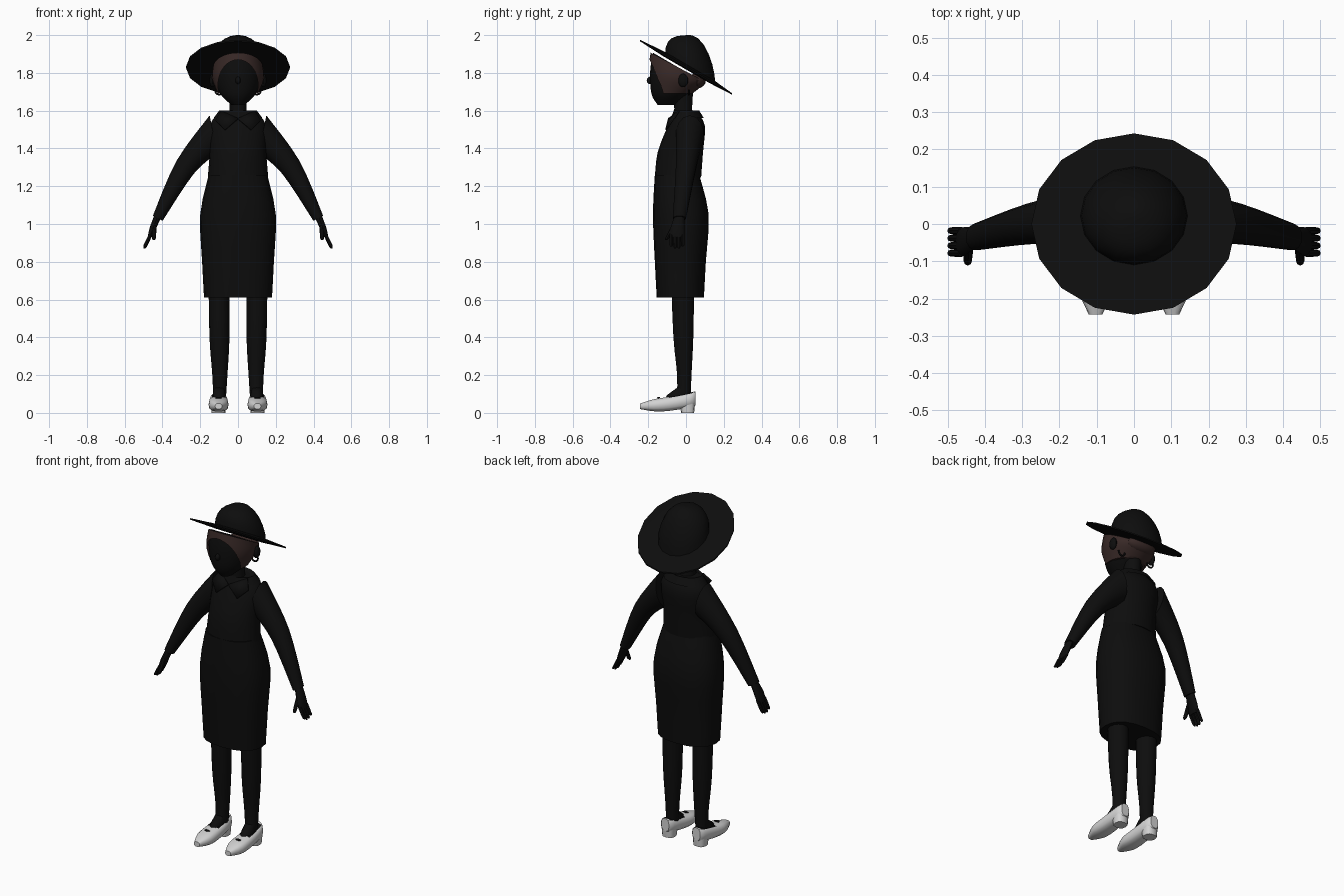
import bpy, bmesh, math

default_cube = bpy.data.objects.get("Cube")
if default_cube:
    bpy.data.objects.remove(default_cube)

HAT_SLOPE = -.58
SIDES = {"left": 1, "right": -1}
parts = []


def material(name, red, green, blue):
    mat = bpy.data.materials.new(name)
    mat.use_nodes = True
    colour = (red, green, blue, 1)
    mat.diffuse_color = colour
    mat.node_tree.nodes["Principled BSDF"].inputs["Base Color"].default_value = colour
    return mat


BLACK = material("soft_black", .004, .004, .004)
BROWN = material("dark_brown", .04, .022, .02)
PALE = material("pale_grey", .65, .65, .65)


def ring(x, y, z, wide, deep, lift=0, slope=0):
    """Elliptical section; lift raises its +x end, slope tilts it along y."""
    return x, y, z, wide, deep, lift, slope * deep


def band(z, wide, front, back, middle=0, slope=0):
    """Section given by its front and back edges."""
    return ring(middle, (front + back) / 2, z, wide, (back - front) / 2, slope=slope)


def smooth_sections(keys, steps):
    """Pass a smooth curve through the key sections."""
    result = []
    last = len(keys) - 1
    for k in range(last):
        before, start, end, after = (keys[max(k - 1, 0)], keys[k], keys[k + 1], keys[min(k + 2, last)])
        for s in range(steps):
            t = s / steps
            section = []
            for a, b, c, d in zip(before, start, end, after):
                pull_in, pull_out = (c - a) / 2, (d - b) / 2
                rise = c - b
                section.append(b + t * (pull_in + t * (3 * rise - 2 * pull_in - pull_out
                                                       + t * (pull_in + pull_out - 2 * rise))))
            result.append(section)
    return result + [keys[last]]


def loft(name, keys, mat, sides=16, steps=1, mirror=False, square=1, lengthwise=False, capped=True):
    """Skin a row of sections; lengthwise lays the row along y instead of z."""
    bm = bmesh.new()
    rows = []
    for x, y, z, wide, deep, lift, lean in smooth_sections(keys, steps):
        row = []
        for i in range(sides):
            angle = math.tau * i / sides
            across, along = math.cos(angle), math.sin(angle)
            u = math.copysign(abs(across) ** square, across)
            v = math.copysign(abs(along) ** square, along)
            px, py, pz = x + wide * u, y + deep * v, z + lift * u + lean * v
            row.append(bm.verts.new((px, pz, py) if lengthwise else (px, py, pz)))
        rows.append(row)
    for low, high in zip(rows, rows[1:]):
        for i in range(sides):
            bm.faces.new((low[i - 1], low[i], high[i], high[i - 1]))
    if capped:
        bm.faces.new(rows[0])
        bm.faces.new(rows[-1])
    bmesh.ops.recalc_face_normals(bm, faces=bm.faces)
    return finish(name, bm, mat, mirror)


def finish(name, bm, mat, mirror):
    mesh = bpy.data.meshes.new(name)
    bm.to_mesh(mesh)
    bm.free()
    mesh.materials.append(mat)
    ob = bpy.data.objects.new(name, mesh)
    bpy.context.collection.objects.link(ob)
    if mirror:
        ob.modifiers.new("mirror", "MIRROR").use_mirror_merge = False
    parts.append(ob)
    return ob


def blob(name, x, y, z, wide, deep, high, mat, mirror=False):
    rings = []
    for k in range(9):
        angle = math.pi * (k + .2) / 8.4
        size = math.sin(angle)
        rings.append(ring(x, y, z - high * math.cos(angle), wide * size, deep * size))
    return loft(name, rings, mat, sides=12, mirror=mirror)


# skirt and blouse
loft("skirt", [band(.61, .18, -.155, .095), band(.8, .19, -.165, .105), band(1.05, .2, -.175, .12),
               band(1.26, .155, -.165, .07)], BLACK, sides=20, steps=3, square=.85)
loft("blouse", [band(1.245, .16, -.165, .08), band(1.38, .15, -.15, .09), band(1.52, .15, -.095, .1),
                band(1.59, .1, -.055, .06)], BLACK, sides=20, steps=3)

# collar with two pointed flaps
loft("collar", [band(1.56, .13, -.08, .095), band(1.6, .1, -.065, .07), band(1.58, .05, -.06, .035)],
     BLACK, capped=False)
flap_mesh = bmesh.new()
corners = [(0, -.095, 1.56), (.07, -.11, 1.5), (.12, -.075, 1.55), (.09, -.04, 1.6)]
flap_mesh.faces.new([flap_mesh.verts.new(corner) for corner in corners])
flap = finish("collar_flap", flap_mesh, BLACK, mirror=True)
flap.modifiers.new("thickness", "SOLIDIFY").thickness = .008

# sleeves and hands
loft("sleeve", [ring(.13, .02, 1.475, .02, .075, lift=.1), ring(.28, 0, 1.3, .045, .055, lift=.035),
                ring(.425, -.035, 1.03, .026, .036, lift=.013)],
     BLACK, sides=14, steps=4, mirror=True)
loft("palm", [ring(.425, -.035, 1.04, .02, .026), ring(.45, -.045, .98, .018, .037),
              ring(.467, -.048, .93, .011, .038)], BLACK, sides=12, steps=2, mirror=True)


def finger(name, root, tip, thick):
    keys = []
    for t, size in ((0, 1), (.5, 1), (.9, .9), (1, .4)):
        centre = [a + t * (b - a) for a, b in zip(root, tip)]
        keys.append(ring(*centre, thick * size, thick * size))
    loft(name, keys, BLACK, sides=8, mirror=True)


for k, label in enumerate(("little", "ring", "middle", "index")):
    y = -.018 - .02 * k
    reach = .88 if label in ("little", "index") else .87
    finger(label + "_finger", (.462, y, .945), (.495, y, reach), .01)
finger("thumb", (.443, -.06, 1), (.446, -.105, .915), .012)

# legs and feet
loft("leg", [band(.06, .033, -.05, .025, middle=.098), band(.2, .04, -.048, .03, middle=.096),
             band(.4, .053, -.068, .04, middle=.098), band(.7, .056, -.08, .045, middle=.1)],
     BLACK, sides=14, steps=3, mirror=True)
loft("instep", [band(.065, .036, -.115, .02, middle=.1), band(.095, .033, -.1, .02, middle=.1),
                band(.135, .03, -.045, .02, middle=.098)], BLACK, sides=12, mirror=True)

# pointed flat shoes with a dark opening over the foot
shoe_keys = []
for y, wide, bottom, top in ((-.243, .018, .02, .05), (-.17, .049, .008, .073), (-.09, .052, .01, .086),
                             (.02, .043, .028, .108), (.05, .025, .04, .115)):
    shoe_keys.append(ring(.103, (bottom + top) / 2, y, wide, (top - bottom) / 2))
shoe = loft("shoe", shoe_keys, PALE, sides=14, steps=3, mirror=True, square=.75, lengthwise=True)
shoe.data.materials.append(BLACK)
for face in shoe.data.polygons:
    if face.normal.z > .9 and -.1 < face.center.y < .03:
        face.material_index = 1
loft("heel", [band(0, .036, -.025, .043, middle=.103), band(.05, .04, -.035, .048, middle=.103)],
     PALE, sides=12, mirror=True, square=.7)
blob("shoe_bow", .103, -.145, .08, .018, .008, .005, BLACK, mirror=True)

# neck, head and face
loft("neck", [band(1.55, .055, -.07, .045), band(1.61, .045, -.062, .032), band(1.72, .05, -.07, .04)],
     BLACK, sides=12, steps=2)
head_keys = [band(1.63, .035, -.15, -.05), band(1.69, .095, -.183, .02),
             band(1.77, .125, -.19, .08, slope=-.25), band(1.83, .12, -.175, .09, slope=HAT_SLOPE)]
loft("head", head_keys, BLACK, sides=24, steps=4)
blob("nose", 0, -.19, 1.76, .014, .018, .02, BLACK)
blob("ear", .135, -.015, 1.76, .016, .026, .036, BLACK, mirror=True)

# swept hair, a thicker layer over the head with an opening for the face
PADDING = .012
hair_keys = [(x, y, z, wide + PADDING, deep + PADDING, lift, lean)
             for x, y, z, wide, deep, lift, lean in head_keys[1:]]
hair = loft("hair", hair_keys, BROWN, sides=28, steps=4)
bpy.ops.mesh.primitive_cylinder_add(radius=1, depth=1, location=(0, -.2, 1.735),
                                    rotation=(math.pi / 2, 0, 0))
cutter = bpy.context.object
cutter.name = "face_opening_cutter"
cutter.scale = (.106, .135, .29)
cutter.hide_render = True
cutter.hide_set(True)
opening = hair.modifiers.new("face_opening", "BOOLEAN")
opening.operation, opening.object, opening.solver = "DIFFERENCE", cutter, "EXACT"
blob("hair_roll", 0, .06, 1.76, .095, .045, .042, BROWN)

# small curls hanging behind the ears
for label, side in SIDES.items():
    curve = bpy.data.curves.new("curl", "CURVE")
    curve.dimensions, curve.bevel_depth, curve.bevel_resolution = "3D", .005, 1
    spline = curve.splines.new("POLY")
    spline.points.add(6)
    for k, point in enumerate(spline.points):
        angle = math.pi * k / 6
        point.co = (side * (.1 - .022 * math.cos(angle)), .015, 1.71 - .026 * math.sin(angle), 1)
    curve.materials.append(BLACK)
    bpy.context.collection.objects.link(bpy.data.objects.new(label + "_curl", curve))

# wide tilted hat with a rounded crown
loft("hat_brim", [ring(0, 0, 1.818, .13, .12, slope=HAT_SLOPE),
                  ring(0, 0, 1.826, .275, .243, slope=HAT_SLOPE),
                  ring(0, 0, 1.834, .275, .243, slope=HAT_SLOPE),
                  ring(0, .02, 1.835, .14, .13, slope=HAT_SLOPE)], BLACK)
crown_keys = []
for k in range(7):
    angle = math.pi / 2 * k / 6.3
    size = math.cos(angle)
    crown_keys.append(ring(0, .022, 1.82 + .18 * math.sin(angle), .145 * size, .133 * size,
                           slope=HAT_SLOPE * size))
loft("hat_crown", crown_keys, BLACK)

# smooth shading with crisp edges
bpy.ops.object.select_all(action="DESELECT")
for part in parts:
    part.select_set(True)
bpy.context.view_layer.objects.active = parts[0]
bpy.ops.object.shade_smooth_by_angle(angle=math.radians(40))
